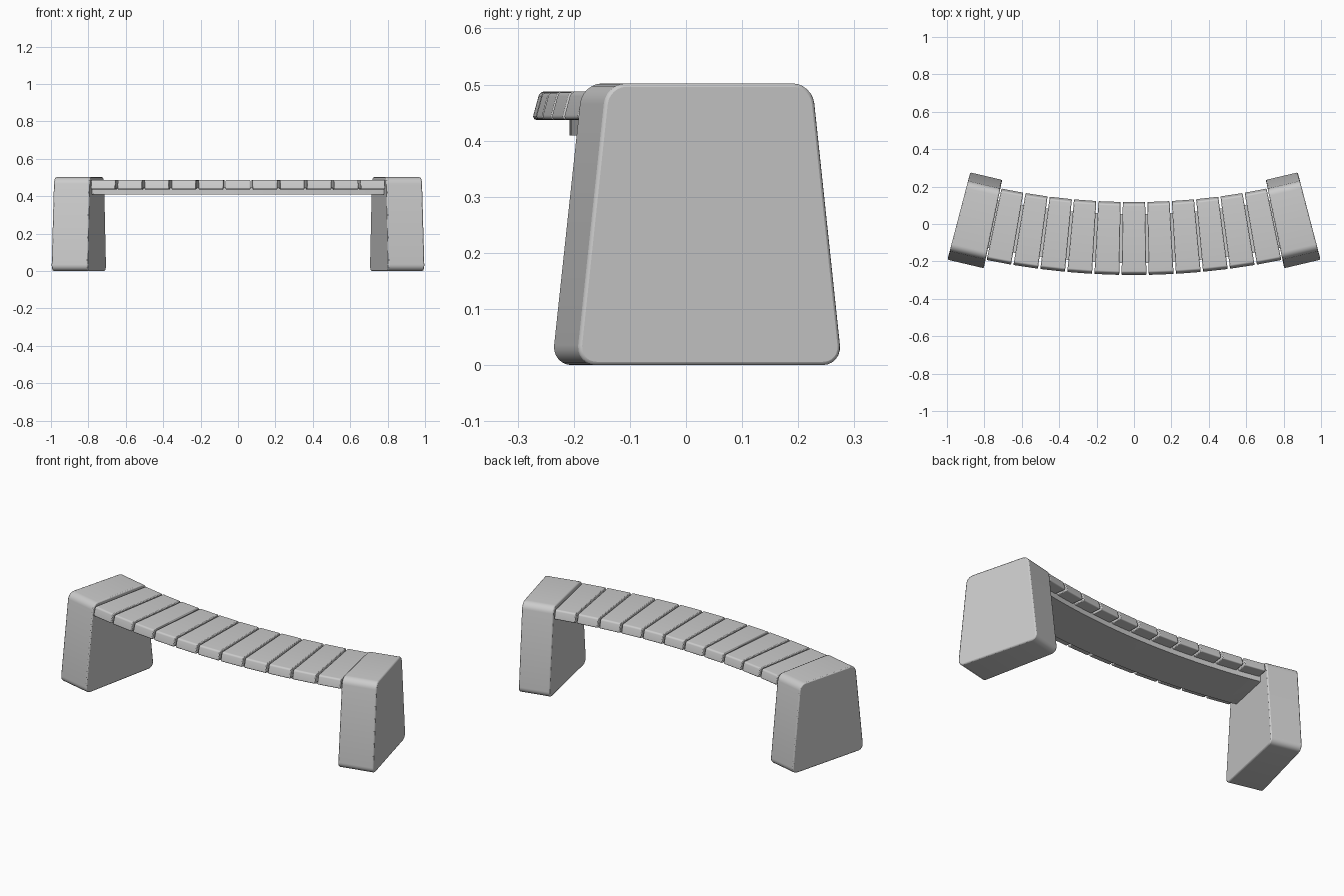
import bpy, bmesh, math

if "Cube" in bpy.data.objects:
    bpy.data.objects.remove(bpy.data.objects["Cube"])

R, CY = 3.70, 3.622          # bench arc: mid-line radius and centre (0, CY)


def arc_part(name, profile, a0, a1, steps, rounding, edge):
    """Sweep a (radial offset, z) profile between two angles in degrees."""
    bm = bmesh.new()
    rings = []
    for i in range(steps + 1):
        a = math.radians(a0 + (a1 - a0) * i / steps)
        rings.append([bm.verts.new(((R + d) * math.sin(a), CY - (R + d) * math.cos(a), z))
                      for d, z in profile])
    n = len(profile)
    long_edges = []
    for r0, r1 in zip(rings, rings[1:]):
        for j in range(n):
            bm.faces.new((r0[j], r0[(j + 1) % n], r1[(j + 1) % n], r1[j]))
        long_edges += [bm.edges.get((r0[j], r1[j])) for j in range(n)]
    bm.faces.new(rings[0])
    bm.faces.new(rings[-1])
    # large rounding along the swept edges
    bmesh.ops.bevel(bm, geom=long_edges, offset=rounding, offset_type='OFFSET',
                    segments=6, profile=0.5, affect='EDGES')
    bmesh.ops.recalc_face_normals(bm, faces=bm.faces)
    me = bpy.data.meshes.new(name)
    bm.to_mesh(me)
    bm.free()
    ob = bpy.data.objects.new(name, me)
    bpy.context.collection.objects.link(ob)
    # small softening of the end faces
    if edge:
        mod = ob.modifiers.new("soft_edges", 'BEVEL')
        mod.width = edge
        mod.segments = 2
        mod.limit_method = 'ANGLE'
        mod.angle_limit = math.radians(40)
    bpy.ops.object.select_all(action='DESELECT')
    bpy.context.view_layer.objects.active = ob
    ob.select_set(True)
    bpy.ops.object.shade_smooth_by_angle(angle=math.radians(35))
    return ob


def trapezoid(bottom, top, z0, z1):
    return [(-bottom, z0), (bottom, z0), (top, z1), (-top, z1)]


INNER, OUTER = 11.76, 14.66

# end blocks: wedge-shaped supports, tapered upward
for side, s in (("left", -1), ("right", 1)):
    arc_part(side + "_support", trapezoid(0.245, 0.190, 0.0, 0.502),
             s * INNER, s * OUTER, 1, 0.036, 0.006)

# seat slats
COUNT = 11
pitch = 2 * INNER / COUNT
gap = math.degrees(0.012 / R)
for i in range(COUNT):
    a = -INNER + i * pitch
    arc_part(f"slat_{i + 1:02d}", trapezoid(0.197, 0.183, 0.437, 0.488),
             a + gap / 2, a + pitch - gap / 2, 1, 0.009, 0.004)

# curved beam carrying the slats
arc_part("under_beam", trapezoid(0.130, 0.130, 0.409, 0.446),
         -INNER - 0.4, INNER + 0.4, 32, 0.012, 0)
